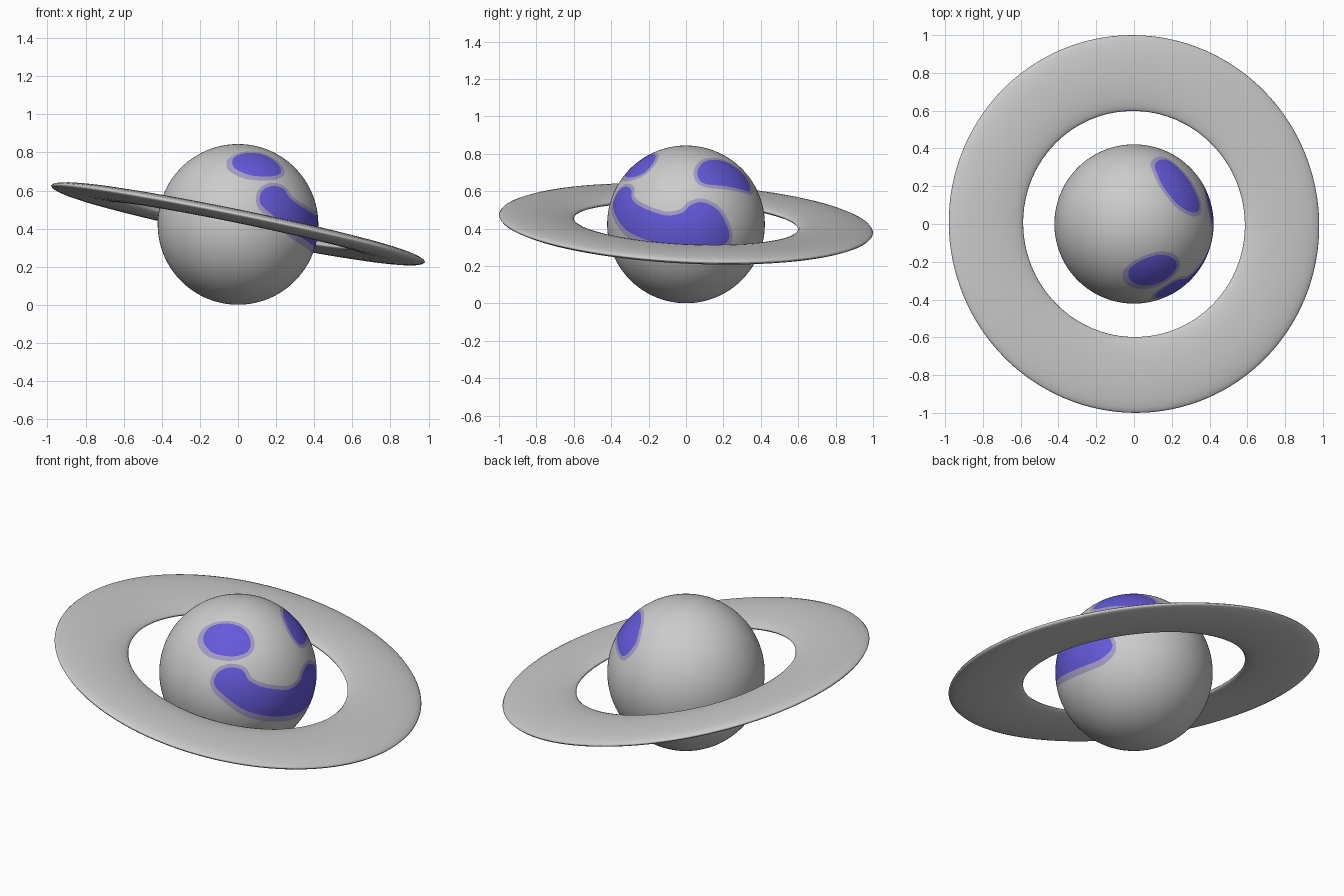
import bpy, bmesh, math
from mathutils import Vector

if "Cube" in bpy.data.objects:
    bpy.data.objects.remove(bpy.data.objects["Cube"])

R, CENTRE = 0.4215, Vector((0, 0, 0.4225))


def material(name, rgb):
    m = bpy.data.materials.new(name)
    m.diffuse_color = (*rgb, 1)
    m.use_nodes = True
    m.node_tree.nodes["Principled BSDF"].inputs["Base Color"].default_value = m.diffuse_color
    return m


grey = material("grey", (0.6, 0.6, 0.6))
purple = material("purple", (0.13, 0.10, 0.70))
lilac = material("pale_lilac", (0.37, 0.34, 0.56))

# Face frame: outline points are flattened around the middle of the face
fwd = Vector((0.91, -0.16, 0.376)).normalized()
side = Vector((0, 0, 1)).cross(fwd).normalized()
up = fwd.cross(side)


def flatten(p):
    p = p.normalized()
    ang = math.acos(max(-1, min(1, p.dot(fwd))))
    v = Vector((p.dot(side), p.dot(up)))
    return v.normalized() * ang if v.length > 1e-6 else v


def on_ball(s, t, right, above, view):
    d = math.sqrt(max(0, 1 - s * s - t * t))
    return flatten(right * s + above * t + view * d)


def quarter(x, y):   # point seen from front right, 35 deg round and 25 deg up
    a, e = math.radians(35), math.radians(25)
    r = Vector((math.cos(a), math.sin(a), 0))
    v = Vector((math.sin(a) * math.cos(e), -math.cos(a) * math.cos(e), math.sin(e)))
    return on_ball(x / 79, y / 79, r, v.cross(r), v)


def right(x, y):     # point seen from the right
    return on_ball(x / 78.5, y / 78.5, Vector((0, 1, 0)), Vector((0, 0, 1)), Vector((1, 0, 0)))


def top(x, y):       # point seen from the top
    return on_ball(x / 79.4, y / 79.4, Vector((1, 0, 0)), Vector((0, 1, 0)), Vector((0, 0, 1)))


def smooth(pts, n=4):  # closed Catmull-Rom curve
    out = []
    for i in range(len(pts)):
        a, b, c, d = (pts[(i + k) % len(pts)] for k in (-1, 0, 1, 2))
        for j in range(n):
            t = j / n
            out.append(0.5 * (2 * b + (c - a) * t + (2 * a - 5 * b + 4 * c - d) * t * t
                              + (3 * b - a - 3 * c + d) * t ** 3))
    return [(p.x, p.y) for p in out]


eye_a = [quarter(*p) for p in ((-35, 32), (-30, 44), (-16, 49), (2, 46), (12, 34),
                               (10, 21), (-6, 16), (-26, 20))]
eye_b = [top(*p) for p in ((21, 56), (24, 63), (33, 64), (46, 54), (58, 38),
                           (65, 21), (64, 13), (56, 12), (42, 21), (28, 39))]
mouth = ([quarter(*p) for p in ((-13, -24), (-24, -12), (-20, 0), (-8, 5), (5, 2), (11, -8), (26, -15))]
         + [right(*p) for p in ((-21, 9), (-3, 12), (4, 19), (17, 22), (32, 14), (41, -2),
                                (43, -14), (34, -22), (20, -25))]
         + [quarter(*p) for p in ((57, -42), (32, -44), (7, -38))])
# each shape with the direction in which its pale border is wider
shapes = [(smooth(eye_a), (-0.04, 0.0)), (smooth(eye_b), (0.015, 0.0)), (smooth(mouth), (0.0, -0.035))]


def distance(x, y, poly):  # signed distance, negative inside
    best, inside = 9.0, False
    ax, ay = poly[-1]
    for bx, by in poly:
        dx, dy = bx - ax, by - ay
        t = ((x - ax) * dx + (y - ay) * dy) / (dx * dx + dy * dy + 1e-12)
        t = 0 if t < 0 else 1 if t > 1 else t
        best = min(best, (x - ax - t * dx) ** 2 + (y - ay - t * dy) ** 2)
        if (ay > y) != (by > y) and x < ax + dx * (y - ay) / dy:
            inside = not inside
        ax, ay = bx, by
    return -math.sqrt(best) if inside else math.sqrt(best)


def dark(p):
    if p.dot(fwd) < 0:
        return 1.0
    x, y = flatten(p)
    return min(distance(x, y, s) for s, _ in shapes)


def pale(p):
    if p.dot(fwd) < 0:
        return 1.0
    x, y = flatten(p)
    return min(min(distance(x, y, s), distance(x - o[0], y - o[1], s)) for s, o in shapes) - 0.05


def cut(bm, level):  # cut the ball along the line where level is zero
    val = {v: level(v.co) for v in bm.verts}
    cross = [e for e in bm.edges if val[e.verts[0]] * val[e.verts[1]] < 0]
    new = []
    for e in cross:
        a, b = e.verts
        t = val[a] / (val[a] - val[b])
        v = bmesh.utils.edge_split(e, a, min(0.97, max(0.03, t)))[1]
        v.co = v.co.normalized() * R
        new.append(v)
    bmesh.ops.connect_verts(bm, verts=new)


# Planet with cut-in face markings
bm = bmesh.new()
bmesh.ops.create_icosphere(bm, subdivisions=6, radius=R)
cut(bm, dark)
cut(bm, pale)
for f in bm.faces:
    c = f.calc_center_median()
    f.smooth = True
    if pale(c) < 0:
        f.material_index = 1 if dark(c) < 0 else 2
mesh = bpy.data.meshes.new("planet")
bm.to_mesh(mesh)
bm.free()
for m in (grey, purple, lilac):
    mesh.materials.append(m)
planet = bpy.data.objects.new("planet", mesh)
planet.location = CENTRE
bpy.context.collection.objects.link(planet)

# Flattened, tilted ring
bpy.ops.mesh.primitive_torus_add(major_radius=0.8, minor_radius=0.201, major_segments=128,
                                 minor_segments=24, location=CENTRE + Vector((0, 0, 0.003)))
ring = bpy.context.object
ring.name = "ring"
ring.scale.z = 0.17
ring.rotation_mode = 'QUATERNION'
ring.rotation_quaternion = Vector((0, 0, 1)).rotation_difference(Vector((0.205, 0.05, 1)))
ring.data.materials.append(grey)
bpy.ops.object.shade_smooth()
